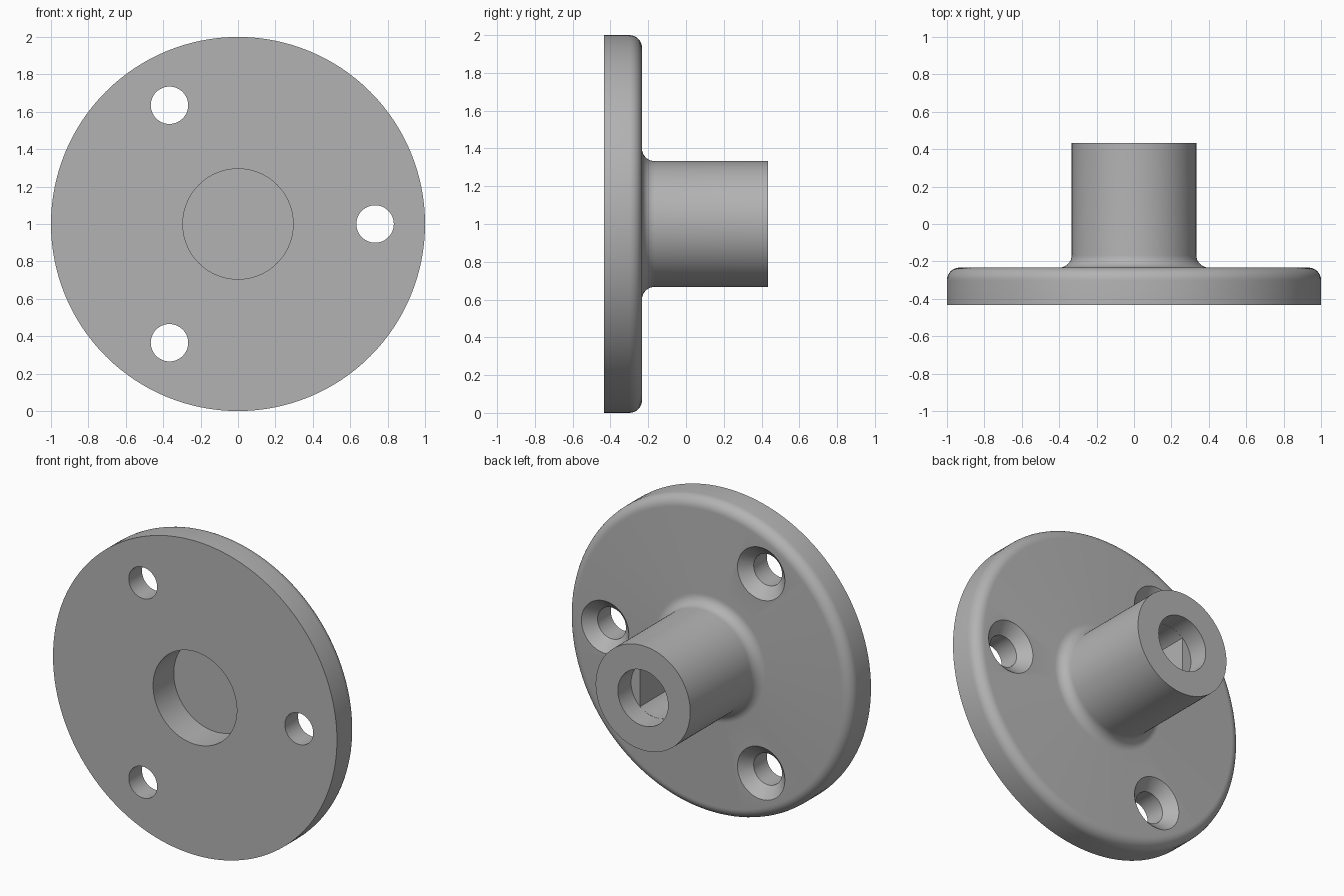
import bpy
import bmesh
from math import sin, cos, pi, radians, asin
from mathutils import Matrix, Vector

if "Cube" in bpy.data.objects:
    bpy.data.objects.remove(bpy.data.objects["Cube"])

# Key sizes
AXIS_Z = 1.0
FRONT, BACK, HUB_END = -0.433, -0.233, 0.433
RIM_R, HUB_R, FILLET = 1.0, 0.333, 0.067
RECESS_R, RECESS_FLOOR = 0.295, -0.225
BORE_R, BORE_FLOOR = 0.177, 0.3
FLAT_X, SLOT_FLOOR = 0.113, -0.1
BOLT_CIRCLE, BOLT_R, SINK_R = 0.733, 0.1, 0.167

grey = bpy.data.materials.new("plain grey")
grey.use_nodes = True
colour = (0.45, 0.45, 0.45, 1)
grey.diffuse_color = colour
grey.node_tree.nodes["Principled BSDF"].inputs["Base Color"].default_value = colour


def make_object(name, bm):
    bmesh.ops.recalc_face_normals(bm, faces=bm.faces)
    mesh = bpy.data.meshes.new(name)
    bm.to_mesh(mesh)
    bm.free()
    mesh.materials.append(grey)
    obj = bpy.data.objects.new(name, mesh)
    bpy.context.collection.objects.link(obj)
    return obj


def lathe(name, profile, segments, centre=(0, 0, AXIS_Z)):
    """Turn (radius, y) points about a line along y through the centre."""
    bm = bmesh.new()
    verts = [bm.verts.new((r, y, 0)) for r, y in profile]
    edges = [bm.edges.new(pair) for pair in zip(verts, verts[1:])]
    bmesh.ops.spin(bm, geom=verts + edges, cent=(0, 0, 0), axis=(0, 1, 0),
                   angle=2 * pi, steps=segments, use_duplicate=False)
    bmesh.ops.remove_doubles(bm, verts=bm.verts, dist=1e-5)
    bmesh.ops.transform(bm, matrix=Matrix.Translation(centre), verts=bm.verts)
    return make_object(name, bm)


def arc(r, y, start, end, steps=8):
    angles = [radians(start + (end - start) * i / steps) for i in range(steps + 1)]
    return [(r + FILLET * cos(a), y + FILLET * sin(a)) for a in angles]


def cut(target, cutter):
    cutter.hide_render = True
    mod = target.modifiers.new(cutter.name, "BOOLEAN")
    mod.operation = "DIFFERENCE"
    mod.solver = "EXACT"
    mod.object = cutter
    bpy.context.view_layer.objects.active = target
    bpy.ops.object.modifier_apply(modifier=mod.name)
    bpy.data.objects.remove(cutter)


# Flange and hub: front recess, rounded rim, filleted hub, blind bore
profile = [(0, RECESS_FLOOR), (RECESS_R, RECESS_FLOOR), (RECESS_R, FRONT), (RIM_R, FRONT)]
profile += arc(RIM_R - FILLET, BACK - FILLET, 0, 90)
profile += arc(HUB_R + FILLET, BACK + FILLET, 270, 180)
profile += [(HUB_R, HUB_END), (BORE_R, HUB_END), (BORE_R, BORE_FLOOR), (0, BORE_FLOOR)]
flange = lathe("flange_with_hub", profile, 128)

# Three countersunk screw holes
for i in range(3):
    a = i * 2 * pi / 3
    over = 0.05
    hole = [(0, FRONT - over), (BOLT_R, FRONT - over), (BOLT_R, BACK - SINK_R + BOLT_R),
            (SINK_R + over, BACK + over), (0, BACK + over)]
    centre = (BOLT_CIRCLE * cos(a), 0, AXIS_Z + BOLT_CIRCLE * sin(a))
    cut(flange, lathe("screw_hole_cutter", hole, 48, centre))

# Slot with two flat sides below the round bore
bm = bmesh.new()
slot_r = BORE_R - 0.0005
half = asin(FLAT_X / slot_r)
outline = []
for side in (0, pi):
    for i in range(17):
        a = side - half + 2 * half * i / 16
        outline.append(bm.verts.new((slot_r * sin(a), SLOT_FLOOR, AXIS_Z + slot_r * cos(a))))
face = bm.faces.new(outline)
new = bmesh.ops.extrude_face_region(bm, geom=[face])["geom"]
bmesh.ops.translate(bm, vec=Vector((0, BORE_FLOOR + 0.05 - SLOT_FLOOR, 0)),
                    verts=[v for v in new if isinstance(v, bmesh.types.BMVert)])
cut(flange, make_object("slot_cutter", bm))

# Smooth the rounds, keep the machined edges crisp
bpy.ops.object.select_all(action="DESELECT")
flange.select_set(True)
bpy.context.view_layer.objects.active = flange
bpy.ops.object.shade_smooth_by_angle(angle=radians(30))
